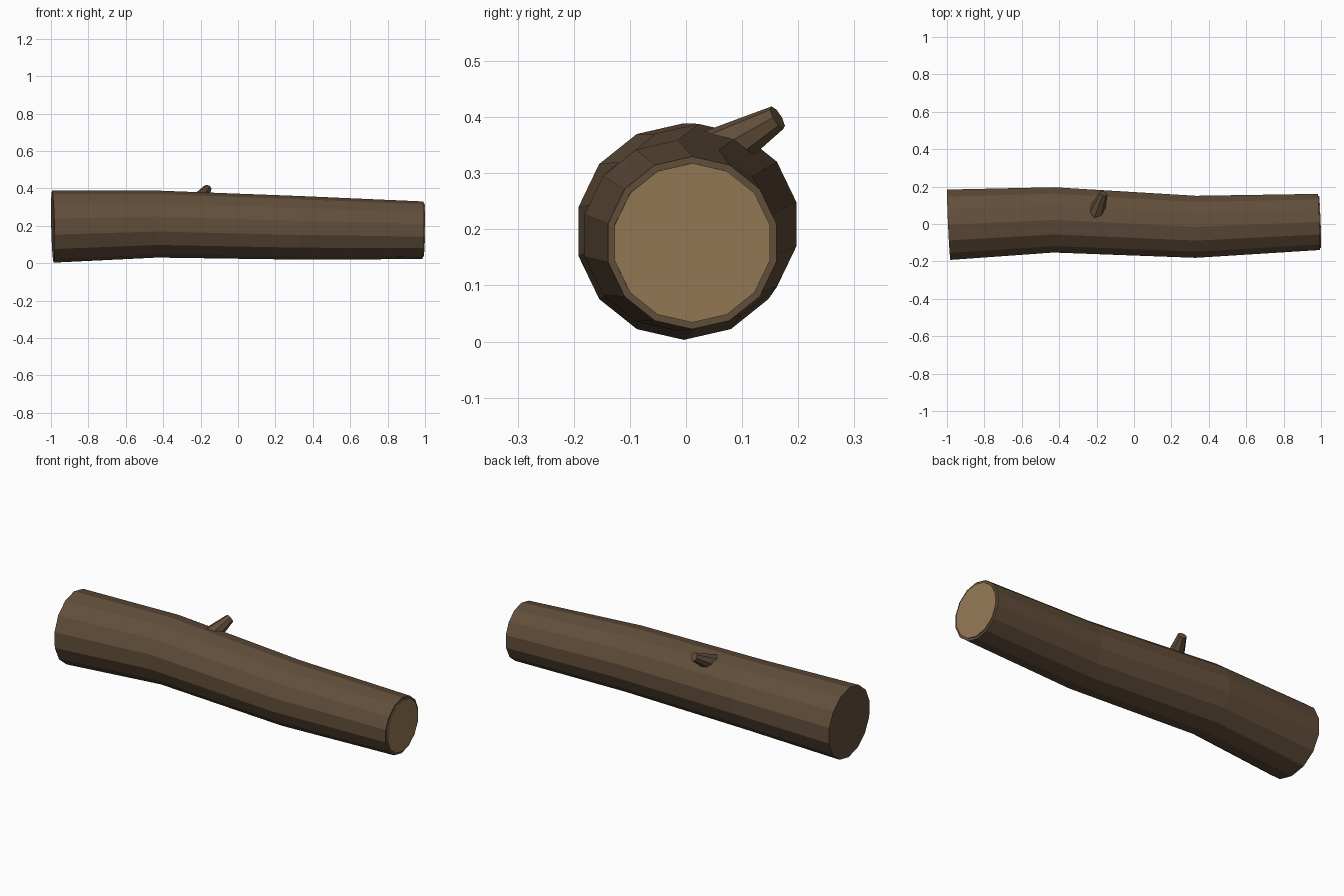
import bpy, bmesh, math
from mathutils import Vector

if "Cube" in bpy.data.objects:
    bpy.data.objects.remove(bpy.data.objects["Cube"])


def material(name, rgb):
    m = bpy.data.materials.new(name)
    m.diffuse_color = (*rgb, 1)
    m.use_nodes = True
    m.node_tree.nodes["Principled BSDF"].inputs["Base Color"].default_value = m.diffuse_color
    return m


bark = material("dark bark", (0.122, 0.077, 0.043))
wood = material("cut wood", (0.30, 0.19, 0.09))


def tube(name, rings, sides, mat):
    """Sweep a polygon along (centre, radius, direction) rings, flat caps at both ends."""
    bm = bmesh.new()
    loops = []
    for centre, radius, direction in rings:
        d = Vector(direction).normalized()
        side = Vector((0, 0, 1)).cross(d).normalized()
        up = d.cross(side)
        loops.append([bm.verts.new(Vector(centre) + radius * (
            side * math.sin(2 * math.pi * i / sides) + up * math.cos(2 * math.pi * i / sides)))
            for i in range(sides)])
    for a, b in zip(loops, loops[1:]):
        for i in range(sides):
            j = (i + 1) % sides
            bm.faces.new((a[i], a[j], b[j], b[i]))
    bm.faces.new(loops[0])
    bm.faces.new(loops[-1])
    bmesh.ops.recalc_face_normals(bm, faces=bm.faces)
    me = bpy.data.meshes.new(name)
    bm.to_mesh(me)
    bm.free()
    me.materials.append(mat)
    ob = bpy.data.objects.new(name, me)
    bpy.context.collection.objects.link(ob)
    return ob


# Crooked trunk, tapering to the right
path = [Vector(p) for p in ((-0.99, -0.004, 0.196), (-0.43, 0.022, 0.209),
                            (0.33, -0.015, 0.189), (0.989, 0.011, 0.176))]
radii = (0.193, 0.179, 0.170, 0.154)
rings = []
for i, p in enumerate(path):
    d = path[min(i + 1, 3)] - path[max(i - 1, 0)]
    rings.append((p, radii[i], d))
tube("log_trunk", rings, 14, bark)

# Pale cut disc on the right end
d = (path[3] - path[2]).normalized()
tube("cut_end", [(path[3] + d * 0.001, 0.142, d), (path[3] + d * 0.006, 0.142, d)], 14, wood)

# Broken branch stub
base, tip = Vector((-0.222, 0.01, 0.307)), Vector((-0.163, 0.163, 0.399))
tube("branch_stub", [(base, 0.057, tip - base), (tip, 0.023, tip - base)], 8, bark)
